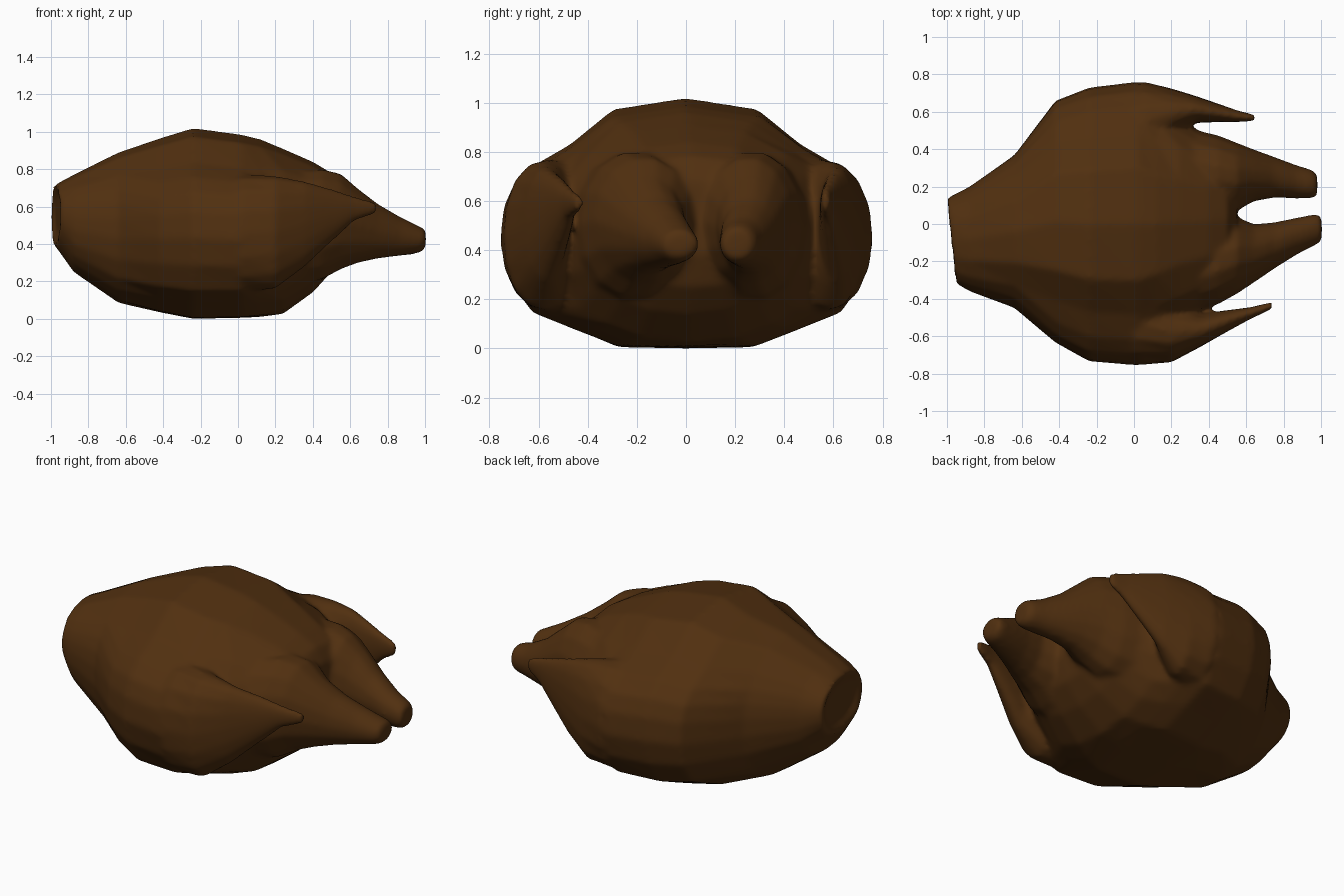
import bpy, bmesh, math

skin = bpy.data.materials.new("roasted_brown")
skin.diffuse_color = (0.082, 0.029, 0.005, 1)

# Half section of the plump middle with shoulder bulges (u = sideways, v = up), bottom to top
PLUMP = [(0, -1), (0.37, -0.99), (0.62, -0.84), (0.83, -0.71), (0.95, -0.44), (1.0, -0.15),
         (0.985, 0.12), (0.93, 0.32), (0.82, 0.48), (0.64, 0.63), (0.40, 0.91), (0, 1)]
PLUMP_RING = PLUMP + [(-u, v) for u, v in PLUMP[-2:0:-1]]


def oval_ring(dirs, power):
    """Superellipse points along the given directions."""
    out = []
    for u, v in dirs:
        r = (abs(u) ** power + abs(v) ** power) ** (-1 / power)
        out.append((u * r, v * r))
    return out


def loft(name, stations, segs=16, power=2.2, plump=False):
    """Skin rings along x: (x, y_min, y_max, z_min, z_max, tilt, plumpness)."""
    if plump:
        dirs = PLUMP_RING
    else:
        dirs = [(math.cos(2 * math.pi * i / segs), math.sin(2 * math.pi * i / segs))
                for i in range(segs)]
    oval = oval_ring(dirs, power)
    bm = bmesh.new()
    rings = []
    for st in stations:
        x, y0, y1, z0, z1, tilt, w = (list(st) + [0, 0])[:7]
        ring = []
        for (pu, pv), (ou, ov) in zip(dirs, oval):
            u, v = ou + (pu - ou) * w, ov + (pv - ov) * w
            ring.append(bm.verts.new((x + tilt * u,
                                      (y0 + y1) / 2 + u * (y1 - y0) / 2,
                                      (z0 + z1) / 2 + v * (z1 - z0) / 2)))
        rings.append(ring)
    n = len(dirs)
    for a, b in zip(rings, rings[1:]):
        for i in range(n):
            j = (i + 1) % n
            bm.faces.new((a[i], a[j], b[j], b[i]))
    bm.faces.new(rings[0])
    bm.faces.new(rings[-1])
    bmesh.ops.recalc_face_normals(bm, faces=bm.faces)
    me = bpy.data.meshes.new(name)
    bm.to_mesh(me)
    bm.free()
    me.materials.append(skin)
    ob = bpy.data.objects.new(name, me)
    bpy.context.collection.objects.link(ob)
    return ob


# Plump body, with a slightly sunken neck opening at -x
body = loft("roast_bird", [
    (-0.955, -0.25, 0.08, 0.45, 0.66, -0.02),
    (-0.982, -0.315, 0.135, 0.395, 0.715, -0.025),
    (-0.88, -0.36, 0.20, 0.25, 0.77),
    (-0.64, -0.45, 0.37, 0.085, 0.89, 0, 0.3),
    (-0.42, -0.635, 0.66, 0.035, 0.965, 0, 0.9),
    (-0.24, -0.735, 0.73, 0.0, 1.02, 0, 1),
    (0.02, -0.757, 0.762, 0.005, 0.985, 0, 1),
    (0.12, -0.66, 0.66, 0.01, 0.96, 0, 0.7),
    (0.24, -0.54, 0.56, 0.025, 0.91),
    (0.40, -0.44, 0.47, 0.14, 0.84),
    (0.50, -0.33, 0.38, 0.25, 0.78),
    (0.55, -0.19, 0.24, 0.38, 0.69),
], plump=True, power=2.2)

# Drumsticks tapering to cut ends, starting buried in the body
LEG_LEFT = [
    (0.10, 0.12, 0.45, 0.24, 0.70),
    (0.30, 0.09, 0.51, 0.18, 0.79),
    (0.45, 0.07, 0.475, 0.205, 0.805),
    (0.55, 0.07, 0.435, 0.26, 0.78),
    (0.64, 0.12, 0.40, 0.295, 0.70),
    (0.75, 0.14, 0.36, 0.32, 0.605),
    (0.87, 0.135, 0.315, 0.335, 0.535),
    (0.955, 0.135, 0.29, 0.345, 0.505),
    (0.98, 0.15, 0.265, 0.37, 0.485)]
LEG_RIGHT = [
    (0.10, -0.44, -0.08, 0.24, 0.70),
    (0.30, -0.485, -0.03, 0.18, 0.79),
    (0.45, -0.43, 0.02, 0.205, 0.805),
    (0.55, -0.375, 0.04, 0.26, 0.78),
    (0.64, -0.315, 0.00, 0.295, 0.70),
    (0.75, -0.24, 0.01, 0.32, 0.615),
    (0.87, -0.165, 0.035, 0.335, 0.545),
    (0.97, -0.115, 0.055, 0.35, 0.495),
    (1.004, -0.095, 0.045, 0.375, 0.48)]
leg_left = loft("leg_left", LEG_LEFT, segs=14, power=2)
leg_right = loft("leg_right", LEG_RIGHT, segs=14, power=2)

# Wings grow out of the body sides and end in thin pointed tips
wing_left = loft("wing_left", [
    (-0.15, 0.25, 0.69, 0.22, 0.72),
    (0.05, 0.32, 0.762, 0.14, 0.77),
    (0.20, 0.46, 0.725, 0.16, 0.76),
    (0.33, 0.54, 0.685, 0.28, 0.735),
    (0.46, 0.545, 0.64, 0.41, 0.695),
    (0.56, 0.545, 0.605, 0.51, 0.665),
    (0.645, 0.55, 0.585, 0.56, 0.64),
])
wing_right = loft("wing_right", [
    (-0.15, -0.69, -0.25, 0.22, 0.72),
    (0.02, -0.755, -0.30, 0.14, 0.77),
    (0.20, -0.74, -0.42, 0.16, 0.765),
    (0.36, -0.655, -0.48, 0.28, 0.735),
    (0.50, -0.575, -0.46, 0.41, 0.695),
    (0.62, -0.51, -0.445, 0.52, 0.655),
    (0.74, -0.455, -0.415, 0.56, 0.625),
])

# Fuse all parts into one continuous skin with soft creases
bpy.ops.object.select_all(action='DESELECT')
for part in (body, leg_left, leg_right, wing_left, wing_right):
    part.select_set(True)
bpy.context.view_layer.objects.active = body
bpy.ops.object.join()
remesh = body.modifiers.new("fuse", 'REMESH')
remesh.mode = 'VOXEL'
remesh.voxel_size = 0.015
remesh.use_smooth_shade = True
soften = body.modifiers.new("soften", 'SMOOTH')
soften.factor = 0.5
soften.iterations = 10
